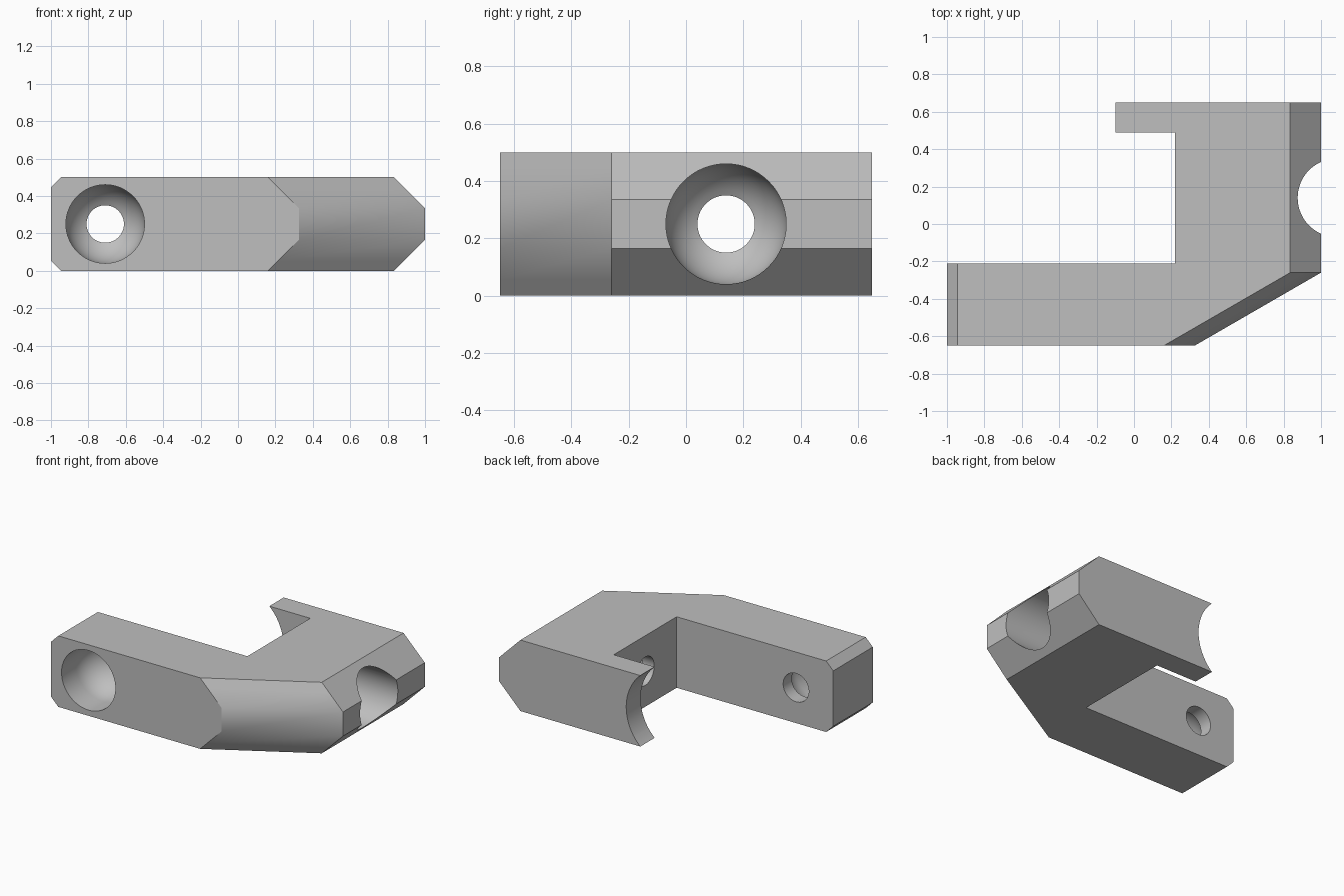
import bpy, bmesh, math
from mathutils import Vector

if "Cube" in bpy.data.objects:
    bpy.data.objects.remove(bpy.data.objects["Cube"], do_unlink=True)

HEIGHT, SIDE_BEVEL, END_BEVEL = 0.5, 0.165, 0.055
BALL, BORE, MID = 0.21, 0.1, 0.25

grey = bpy.data.materials.new("plain grey")
grey.use_nodes = True
grey.diffuse_color = (0.52, 0.52, 0.52, 1)
grey.node_tree.nodes["Principled BSDF"].inputs["Base Color"].default_value = grey.diffuse_color


def finish(bm, name):
    bmesh.ops.recalc_face_normals(bm, faces=bm.faces)
    mesh = bpy.data.meshes.new(name)
    bm.to_mesh(mesh)
    bm.free()
    mesh.materials.append(grey)
    obj = bpy.data.objects.new(name, mesh)
    bpy.context.collection.objects.link(obj)
    return obj


def outline(z):
    """Bracket outline at a height, drawn in where the edges are chamfered."""
    edge = min(z, HEIGHT - z)
    s = max(0, SIDE_BEVEL - edge)
    e = max(0, END_BEVEL - edge)
    return [(-1 + e, -0.65), (0.325 - s, -0.65), (1 - s, -0.26), (1 - s, 0.65),
            (-0.1, 0.65), (-0.1, 0.49), (0.22, 0.49), (0.22, -0.21), (-1 + e, -0.21)]


# Bracket body: stacked outlines
bm = bmesh.new()
levels = [0, END_BEVEL, SIDE_BEVEL]
levels += [HEIGHT - z for z in reversed(levels)]
rings = [[bm.verts.new((x, y, z)) for x, y in outline(z)] for z in levels]
for low, high in zip(rings, rings[1:]):
    for i in range(len(low)):
        j = (i + 1) % len(low)
        bm.faces.new((low[i], low[j], high[j], high[i]))
bm.faces.new(rings[0][::-1])
bm.faces.new(rings[-1])
bmesh.ops.dissolve_limit(bm, angle_limit=0.01, verts=bm.verts, edges=bm.edges)
body = finish(bm, "corner_bracket")


def lathe(name, profile, origin, direction):
    """Closed round cutter from (radius, depth) points along a direction."""
    bm = bmesh.new()
    verts = [bm.verts.new((r, 0, d)) for r, d in profile]
    edges = [bm.edges.new(pair) for pair in zip(verts, verts[1:])]
    bmesh.ops.spin(bm, geom=verts + edges, axis=(0, 0, 1), cent=(0, 0, 0),
                   angle=math.tau, steps=64)
    bmesh.ops.remove_doubles(bm, verts=bm.verts, dist=0.0001)
    obj = finish(bm, name)
    obj.location = origin
    obj.rotation_mode = "QUATERNION"
    obj.rotation_quaternion = Vector(direction).to_track_quat("Z", "Y")
    obj.hide_render = True
    return obj


def socket(name, origin, direction, ball_depth):
    """Wide round pocket with a domed floor and a narrow through bore."""
    last = math.acos(BORE / BALL)
    dome = [(BALL * math.cos(last * i / 10), ball_depth + BALL * math.sin(last * i / 10))
            for i in range(11)]
    end = dome[-1][1] + 0.2
    profile = [(0, -0.1), (BALL, -0.1)] + dome + [(BORE, end), (0, end)]
    return lathe(name, profile, origin, direction)


# Two bolt sockets and the hollow in the hook tip
cutters = [
    socket("front_socket", (-0.71, -0.65, MID), (0, 1, 0), 0.16),
    socket("side_socket", (1, 0.14, MID), (-1, 0, 0), 0.5),
    lathe("hook_hollow", [(0, 0), (0.34, 0), (0.34, 0.4), (0, 0.4)],
          (-0.329, 0.37, MID), (0, 1, 0)),
]
bpy.context.view_layer.update()
bpy.ops.object.select_all(action="DESELECT")
body.select_set(True)
bpy.context.view_layer.objects.active = body
for cutter in cutters:
    mod = body.modifiers.new(cutter.name, "BOOLEAN")
    mod.operation = "DIFFERENCE"
    mod.solver = "EXACT"
    mod.object = cutter
    bpy.ops.object.modifier_apply(modifier=mod.name)
    bpy.data.objects.remove(cutter, do_unlink=True)

bpy.ops.object.shade_smooth_by_angle(angle=math.radians(28))
